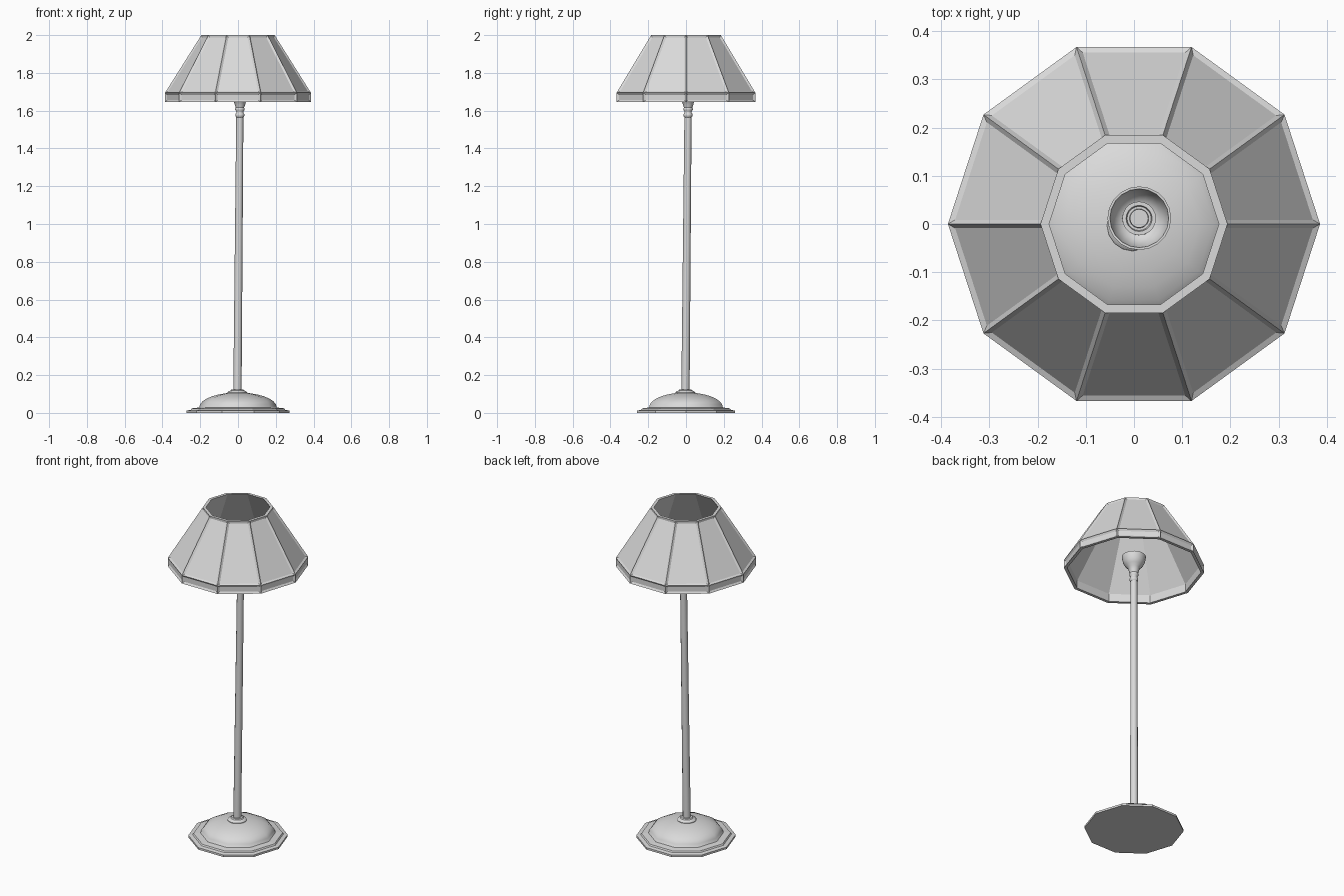
import bpy
import bmesh
import math
from mathutils import Matrix, Vector

cube = bpy.data.objects.get("Cube")
if cube:
    bpy.data.objects.remove(cube, do_unlink=True)

grey = bpy.data.materials.new("light_grey")
grey.use_nodes = True
grey.diffuse_color = (0.7, 0.7, 0.7, 1)
grey.node_tree.nodes["Principled BSDF"].inputs["Base Color"].default_value = grey.diffuse_color

SIDES = 10


def lathe(name, profile, sides, closed=False, smooth=None, lean=None, panels=None):
    """Revolve (radius, z) points; open profiles are capped at both ends."""
    bm = bmesh.new()
    rings = []
    for r, z in profile:
        ring = []
        for i in range(sides):
            a = math.tau * i / sides
            ring.append(bm.verts.new((r * math.cos(a), r * math.sin(a), z)))
        rings.append(ring)
    pairs = list(zip(rings, rings[1:]))
    if closed:
        pairs.append((rings[-1], rings[0]))
    bands = []
    for low, high in pairs:
        band = []
        for i in range(sides):
            j = (i + 1) % sides
            band.append(bm.faces.new((low[i], low[j], high[j], high[i])))
        bands.append(band)
    if not closed:
        bm.faces.new(rings[0][::-1])
        bm.faces.new(rings[-1])
    bmesh.ops.recalc_face_normals(bm, faces=bm.faces[:])
    # Recessed panels framed by narrow ribs
    for index in panels or []:
        bmesh.ops.inset_individual(bm, faces=bands[index], thickness=0.011,
                                   depth=-0.007, use_even_offset=True)
    # Slight lean: shift sideways in proportion to height
    if lean:
        for v in bm.verts:
            v.co += lean(v.co.z)
    mesh = bpy.data.meshes.new(name)
    bm.to_mesh(mesh)
    bm.free()
    mesh.materials.append(grey)
    if smooth:
        for p in mesh.polygons:
            p.use_smooth = True
        mesh.set_sharp_from_angle(angle=math.radians(smooth))
    obj = bpy.data.objects.new(name, mesh)
    bpy.context.collection.objects.link(obj)
    return obj


def pole_lean(z):
    return Vector((-0.004, -0.004, 0)).lerp(Vector((0.011, 0.012, 0)), z / 1.72)


# Stepped foot plate
lathe("base_plate", [(0.273, 0), (0.273, 0.012), (0.25, 0.016),
                     (0.245, 0.024), (0.21, 0.028)], SIDES)

# Rounded dome above the foot
dome = [(0.212, 0.024)]
for k in range(8):
    t = math.radians(12 * k)
    dome.append((0.205 * math.cos(t), 0.03 + 0.078 * math.sin(t)))
lathe("base_dome", dome, SIDES, smooth=50)

# Collar where the pole meets the dome
lathe("base_collar", [(0.053, 0.095), (0.053, 0.108), (0.045, 0.116),
                      (0.036, 0.118), (0.032, 0.124)], 16, smooth=40, lean=pole_lean)

# Pole
lathe("pole", [(0.022, 0.1), (0.019, 1.59)], 12, smooth=40, lean=pole_lean)

# Ring moulding and neck under the cup
lathe("neck_ring", [(0.019, 1.565), (0.024, 1.572), (0.024, 1.582), (0.019, 1.588),
                    (0.019, 1.596), (0.025, 1.604), (0.025, 1.612), (0.021, 1.618)],
      16, smooth=40, lean=pole_lean)

# Hollow flared cup with a small stepped post inside
lathe("lamp_cup", [(0.02, 1.61), (0.027, 1.63), (0.033, 1.65), (0.048, 1.664),
                   (0.06, 1.685), (0.066, 1.715), (0.066, 1.722), (0.061, 1.722),
                   (0.055, 1.69), (0.043, 1.672), (0.035, 1.668), (0.035, 1.678),
                   (0.027, 1.678), (0.025, 1.67), (0.02, 1.67), (0.019, 1.68)],
      20, smooth=45, lean=pole_lean)

# Faceted shade with a vertical lower band and recessed panels
lathe("shade", [(0.386, 1.645), (0.386, 1.695), (0.194, 2.0),
                (0.176, 2.0), (0.368, 1.693), (0.368, 1.645)],
      SIDES, closed=True, panels=[0, 1])
